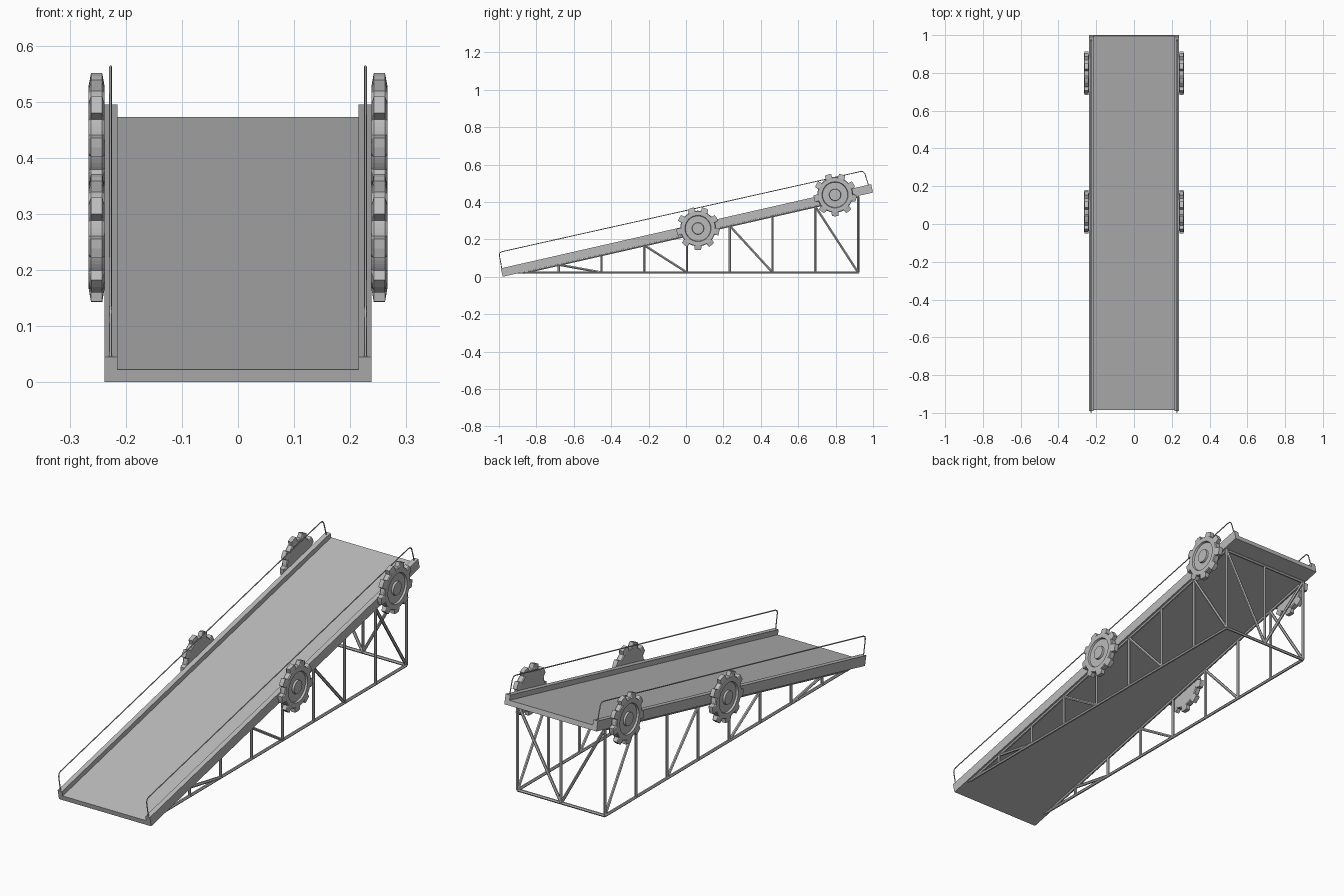
import bpy, bmesh, math
from mathutils import Vector

if "Cube" in bpy.data.objects:
    bpy.data.objects.remove(bpy.data.objects["Cube"], do_unlink=True)

# Single grey paint
grey = bpy.data.materials.new("plain_grey")
grey.use_nodes = True
COLOR = (0.5, 0.5, 0.5, 1)
grey.diffuse_color = COLOR
grey.node_tree.nodes["Principled BSDF"].inputs["Base Color"].default_value = COLOR

START, SLOPE = -0.98, 0.2273          # underside of the deck meets the ground here
ANGLE = math.atan(SLOPE)
NORMAL = Vector((0, -math.sin(ANGLE), math.cos(ANGLE)))


def underside(y):
    return SLOPE * (y - START)


def add_object(name, data):
    obj = bpy.data.objects.new(name, data)
    bpy.context.collection.objects.link(obj)
    data.materials.append(grey)
    return obj


def finish(name, bm):
    bmesh.ops.recalc_face_normals(bm, faces=bm.faces)
    mesh = bpy.data.meshes.new(name)
    bm.to_mesh(mesh)
    bm.free()
    return add_object(name, mesh)


def loft(name, rings):
    """Skin a list of closed point rings and cap both ends."""
    bm = bmesh.new()
    loops = [[bm.verts.new(p) for p in ring] for ring in rings]
    for a, b in zip(loops, loops[1:]):
        for i in range(len(a)):
            j = (i + 1) % len(a)
            bm.faces.new((a[i], a[j], b[j], b[i]))
    bm.faces.new(loops[0])
    bm.faces.new(loops[-1])
    return finish(name, bm)


def tubes(name, lines, radius, smooth=False):
    """Round bars along poly-lines, with capped ends."""
    curve = bpy.data.curves.new(name, 'CURVE')
    curve.dimensions = '3D'
    curve.bevel_depth = radius
    curve.bevel_resolution = 1
    curve.use_fill_caps = True
    for line in lines:
        spline = curve.splines.new('POLY')
        spline.points.add(len(line) - 1)
        for point, co in zip(spline.points, line):
            point.co = (*co, 1)
        spline.use_smooth = smooth
    return add_object(name, curve)


# Sloping deck with raised curbs: a U profile swept up the ramp
W, INNER, FLOOR, CURB = 0.238, 0.215, 0.023, 0.046
profile = [(-W, 0), (W, 0), (W, CURB), (INNER, CURB), (INNER, FLOOR),
           (-INNER, FLOOR), (-INNER, CURB), (-W, CURB)]
loft("ramp_deck", [[Vector((x, y, underside(y))) + NORMAL * n for x, n in profile]
                   for y in (START, 1.0)])

# Cogwheel outline: one tooth in degrees, with True on the tip
TEETH, TIP, ROOT = 9, 0.115, 0.095
PITCH = 360 / TEETH
TOOTH = [(-11.5, False), (-8.5, True), (0, True), (8.5, True),
         (11.5, False), (15.5, False), (20, False), (24.5, False)]


def cog_ring(side, x, cy, cz, radius=None):
    ring = []
    for k in range(TEETH):
        for offset, tip in TOOTH:
            a = math.radians(30 + k * PITCH + offset)
            r = radius or (TIP if tip else ROOT)
            ring.append((side * x, cy - r * math.cos(a), cz + r * math.sin(a)))
    return ring


# Cogwheel steps from the inner face to the hub: distance out, radius
COG_STEPS = [(0.238, 0.092), (0.242, None), (0.262, None), (0.266, 0.092),
             (0.266, 0.07), (0.257, 0.067), (0.257, 0.032), (0.266, 0.03)]

BAR_X, BASE_Z, BAR_R = 0.225, 0.023, 0.007
BAY, LAST = 0.2286, 0.92
stations = [LAST - BAY * i for i in range(7, -1, -1)]


def top_z(y):
    return underside(y) - 0.004


for side, label in ((1, "left"), (-1, "right")):
    for place, cy, cz in (("middle", 0.064, 0.258), ("rear", 0.797, 0.438)):
        loft(f"{label}_{place}_cogwheel",
             [cog_ring(side, x, cy, cz, r) for x, r in COG_STEPS])

    # Side truss: chords, posts and a brace in every second bay
    x = side * BAR_X
    bars = [[(x, -0.9, BASE_Z), (x, LAST, BASE_Z)],
            [(x, -0.87, top_z(-0.87)), (x, LAST, top_z(LAST))]]
    bars += [[(x, y, BASE_Z), (x, y, top_z(y) + 0.01)] for y in stations]
    bars += [[(x, a, top_z(a)), (x, b, BASE_Z)]
             for a, b in zip(stations[::2], stations[1::2])]
    tubes(f"{label}_truss", bars, BAR_R)

    # Thin handrail with rounded upper corners
    h = side * 0.227
    path = [(-0.984, 0.04), (-0.998, 0.115), (-0.996, 0.127), (-0.985, 0.134),
            (0.93, 0.562), (0.946, 0.562), (0.956, 0.552), (0.977, 0.485)]
    tubes(f"{label}_handrail", [[(h, y, z) for y, z in path]], 0.0026, True)

# Rear frame: cross beams, centre post and a V of braces
high = top_z(LAST)
tubes("rear_frame", [
    [(-BAR_X, LAST, BASE_Z), (BAR_X, LAST, BASE_Z)],
    [(-BAR_X, LAST, high), (BAR_X, LAST, high)],
    [(0, LAST, BASE_Z), (0, LAST, high)],
    [(-BAR_X, LAST, high), (0, LAST, BASE_Z)],
    [(BAR_X, LAST, high), (0, LAST, BASE_Z)]], BAR_R)
